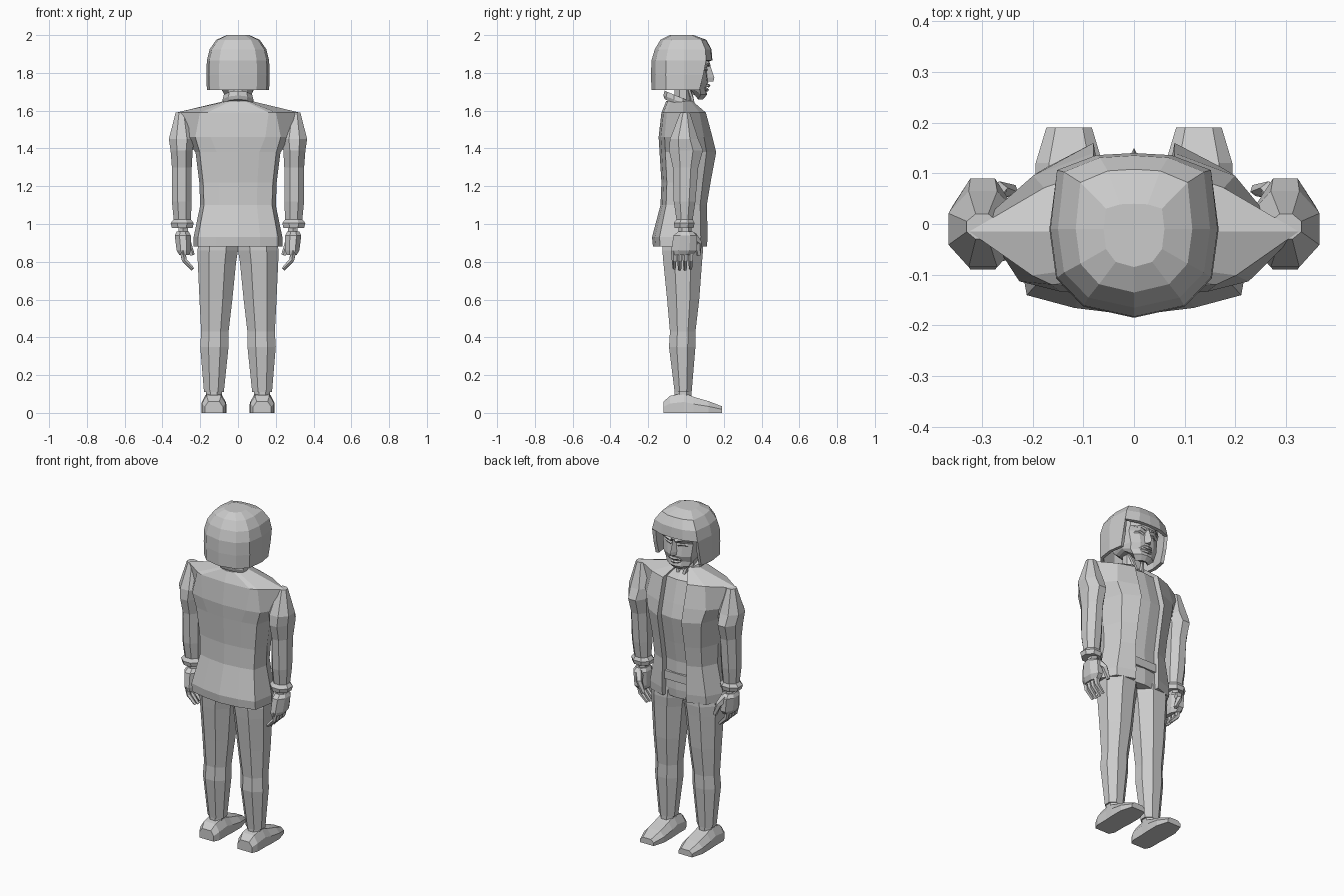
import bpy, bmesh, math
from mathutils import Vector

default_cube = bpy.data.objects.get("Cube")
if default_cube:
    bpy.data.objects.remove(default_cube)

grey = bpy.data.materials.new("plain grey")
grey.use_nodes = True
tone = (.6, .6, .6, 1)
grey.diffuse_color = tone
grey.node_tree.nodes["Principled BSDF"].inputs["Base Color"].default_value = tone


def loft(name, rings, mirror=False, bottom_cap=True, leave_out=None):
    """Skin a stack of closed rings, optionally leaving some faces out."""
    bm = bmesh.new()
    rows = [[bm.verts.new(point) for point in ring] for ring in rings]
    count = len(rows[0])
    for band, (low, high) in enumerate(zip(rows, rows[1:])):
        for i in range(count):
            j = (i + 1) % count
            if not (leave_out and leave_out(band, i)):
                bm.faces.new((low[i], low[j], high[j], high[i]))
    if bottom_cap:
        bm.faces.new(reversed(rows[0]))
    bm.faces.new(rows[-1])
    loose = [vert for vert in bm.verts if not vert.link_faces]
    bmesh.ops.delete(bm, geom=loose, context="VERTS")
    bmesh.ops.recalc_face_normals(bm, faces=bm.faces)
    mesh = bpy.data.meshes.new(name)
    bm.to_mesh(mesh)
    bm.free()
    mesh.materials.append(grey)
    obj = bpy.data.objects.new(name, mesh)
    bpy.context.collection.objects.link(obj)
    if mirror:
        obj.modifiers.new("Mirror", "MIRROR").use_mirror_merge = False
    return obj


def both_sides(half):
    """Complete a half section whose first and last points lie on the centre plane."""
    return half + [(-x, y, z) for x, y, z in half[-2:0:-1]]


def oval(z, inner, outer, back, front, sides=8):
    """Flat-sided polygon ring that fills the given bounds."""
    grow = 1 / math.cos(math.pi / sides)
    angles = [(i + .5) * math.tau / sides for i in range(sides)]
    return [((inner + outer) / 2 + grow * math.cos(a) * (outer - inner) / 2,
             (back + front) / 2 + grow * math.sin(a) * (front - back) / 2, z) for a in angles]


def tube(name, path, radius, sides=5):
    """Mirrored tapering tube that follows a path."""
    rings = []
    for k, point in enumerate(path):
        before, after = path[max(k - 1, 0)], path[min(k + 1, len(path) - 1)]
        turn = (Vector(after) - Vector(before)).to_track_quat("Z", "Y")
        reach = radius * (1 - .5 * k / (len(path) - 1))
        angles = [i * math.tau / sides for i in range(sides)]
        rings.append([Vector(point) + turn @ Vector((math.cos(a), math.sin(a), 0)) * reach
                      for a in angles])
    return loft(name, rings, mirror=True)


# Jacket body with an open front and a recessed shirt strip
def jacket_ring(z, half, back, front, corner=.9):
    lap = min(.08, half / 2)
    return both_sides([
        (0, back, z), (half / 2, back * .92, z), (half * corner, back * .78, z),
        (half, -.015, z), (half * corner * .88, front * .68, z), (lap, front, z),
        (lap * .93, front - .03, z), (0, front - .02, z)])


loft("jacket", [
    jacket_ring(z=.88, half=.235, back=-.175, front=.11),
    jacket_ring(z=.93, half=.235, back=-.18, front=.115),
    jacket_ring(z=1.1, half=.2, back=-.135, front=.11),
    jacket_ring(z=1.22, half=.205, back=-.13, front=.13),
    jacket_ring(z=1.38, half=.225, back=-.14, front=.16),
    jacket_ring(z=1.46, half=.29, back=-.145, front=.14, corner=.78),
    jacket_ring(z=1.59, half=.325, back=-.13, front=.105, corner=.62),
    jacket_ring(z=1.65, half=.075, back=-.105, front=.035, corner=.75)])

# Belt strip across the open front
loft("belt", [oval(z, inner=-.072, outer=.072, back=.06, front=.1, sides=4) for z in (.98, 1.03)])

# Sleeves with broad shoulder tops, elbow folds and flared cuffs
loft("sleeve", [
    oval(z=1.59, inner=.27, outer=.33, back=-.03, front=.02),
    oval(z=1.45, inner=.23, outer=.366, back=-.085, front=.065),
    oval(z=1.39, inner=.24, outer=.357, back=-.09, front=.09),
    oval(z=1.3, inner=.245, outer=.35, back=-.07, front=.065),
    oval(z=1.12, inner=.245, outer=.35, back=-.065, front=.05),
    oval(z=1.02, inner=.25, outer=.34, back=-.05, front=.035)], mirror=True)
loft("cuff", [
    oval(z=1.025, inner=.25, outer=.34, back=-.05, front=.035),
    oval(z=1.005, inner=.235, outer=.357, back=-.065, front=.045),
    oval(z=.98, inner=.24, outer=.35, back=-.06, front=.04)], mirror=True)

# Hands: wrist, palm, four curled fingers and a thumb
loft("wrist", [oval(z, inner=.265, outer=.315, back=-.035, front=.025, sides=6)
               for z in (.94, .99)], mirror=True)
loft("palm", [
    oval(z=.96, inner=.26, outer=.325, back=-.04, front=.035),
    oval(z=.94, inner=.25, outer=.335, back=-.066, front=.058),
    oval(z=.86, inner=.25, outer=.325, back=-.078, front=.058),
    oval(z=.835, inner=.256, outer=.31, back=-.074, front=.035)], mirror=True)
for i, finger in enumerate(("little", "ring", "middle", "index")):
    y = -.062 + i * .029
    tip = .755 + abs(i - 1.5) * .006
    tube(finger + "_finger", [(.292, y, .86), (.285, y, .81), (.24, y, tip)], radius=.018)
tube("thumb", [(.285, .035, .94), (.265, .067, .9), (.24, .067, .835)], radius=.024)

# Trousers and ankles
loft("trouser_leg", [
    oval(z=.95, inner=0, outer=.2, back=-.12, front=.085),
    oval(z=.86, inner=0, outer=.215, back=-.125, front=.09),
    oval(z=.8, inner=.01, outer=.213, back=-.12, front=.085),
    oval(z=.6, inner=.03, outer=.204, back=-.1, front=.07),
    oval(z=.43, inner=.05, outer=.195, back=-.085, front=.05),
    oval(z=.35, inner=.05, outer=.2, back=-.09, front=.05),
    oval(z=.11, inner=.075, outer=.18, back=-.06, front=.03)], mirror=True)
loft("ankle", [oval(z, inner=.085, outer=.17, back=-.06, front=.03) for z in (.07, .13)],
     mirror=True)


# Shoes, skinned from heel to toe on a flat sole
def shoe_ring(y, half, top):
    right_half = [(half, 0), (half, top * .55), (half * .6, top)]
    outline = right_half + [(-x, z) for x, z in reversed(right_half)]
    return [(.128 + x, y, z) for x, z in outline]


loft("shoe", [
    shoe_ring(y=-.118, half=.048, top=.06),
    shoe_ring(y=-.085, half=.063, top=.09),
    shoe_ring(y=-.01, half=.063, top=.105),
    shoe_ring(y=.04, half=.066, top=.085),
    shoe_ring(y=.12, half=.066, top=.062),
    shoe_ring(y=.19, half=.045, top=.035)], mirror=True)

# Neck with front tendons, and a tilted collar
loft("neck", [oval(z, inner=-.053, outer=.053, back=-.06, front=.03) for z in (1.6, 1.78)])
tube("tendon", [(.018, .04, 1.61), (.033, .03, 1.67), (.048, .01, 1.73)], radius=.014)


def collar_ring(scale, lift):
    flat = oval(0, inner=-.075, outer=.075, back=-.07, front=.07, sides=10)
    return [(x * scale, y * scale - .04, 1.65 - y * .42 + lift) for x, y, _ in flat]


loft("collar", [collar_ring(scale=1, lift=-.02), collar_ring(scale=1.08, lift=0),
                collar_ring(scale=1, lift=.025)])


# Head with a raised jaw line behind the chin
def head_ring(z, half, back, front, jaw=0):
    return both_sides([
        (0, back, z + jaw), (half * .8, back * .75, z + jaw), (half, .02, z + jaw),
        (half * .85, front * .7, z), (half * .42, front * .95, z), (0, front, z)])


loft("head", [
    head_ring(z=1.66, half=.05, back=-.03, front=.09, jaw=.06),
    head_ring(z=1.685, half=.085, back=-.06, front=.112, jaw=.04),
    head_ring(z=1.715, half=.1, back=-.08, front=.104, jaw=.02),
    head_ring(z=1.75, half=.108, back=-.1, front=.118),
    head_ring(z=1.825, half=.118, back=-.12, front=.108),
    head_ring(z=1.85, half=.118, back=-.12, front=.126),
    head_ring(z=1.9, half=.11, back=-.11, front=.12),
    head_ring(z=1.95, half=.07, back=-.07, front=.07)])


# Facial features
def nose_ring(z, half, tip):
    return [(half, .1, z), (0, tip, z), (-half, .1, z)]


loft("nose", [nose_ring(z=1.755, half=.026, tip=.145), nose_ring(z=1.775, half=.024, tip=.15),
              nose_ring(z=1.845, half=.01, tip=.126)])
tube("brow", [(.014, .121, 1.842), (.05, .117, 1.852), (.088, .088, 1.843)], radius=.01)
tube("eyelid", [(.022, .104, 1.815), (.044, .107, 1.822), (.074, .088, 1.816)], radius=.01)
tube("upper_lip", [(0, .119, 1.732), (.022, .115, 1.734), (.044, .096, 1.722)], radius=.01)
tube("lower_lip", [(0, .112, 1.71), (.02, .108, 1.711), (.04, .094, 1.718)], radius=.01)


# Bobbed hair shell, open around the face
def hair_ring(z, half, back, front, recede=0):
    return both_sides([
        (0, back, z), (half * .6, back * .88, z), (half * .92, back * .58, z), (half, -.01, z),
        (half * .92, front * .76 - recede, z), (half * .45, front * .97, z), (0, front, z)])


hair = loft("hair", [
    hair_ring(z=1.71, half=.165, back=-.183, front=.14, recede=.035),
    hair_ring(z=1.79, half=.167, back=-.185, front=.14, recede=.015),
    hair_ring(z=1.865, half=.165, back=-.183, front=.14),
    hair_ring(z=1.925, half=.15, back=-.165, front=.135),
    hair_ring(z=1.975, half=.115, back=-.135, front=.108),
    hair_ring(z=2, half=.06, back=-.085, front=.04)],
    bottom_cap=False, leave_out=lambda band, side: band < 2 and 4 <= side <= 7)
shell = hair.modifiers.new("Thickness", "SOLIDIFY")
shell.thickness = .02
shell.offset = -1
